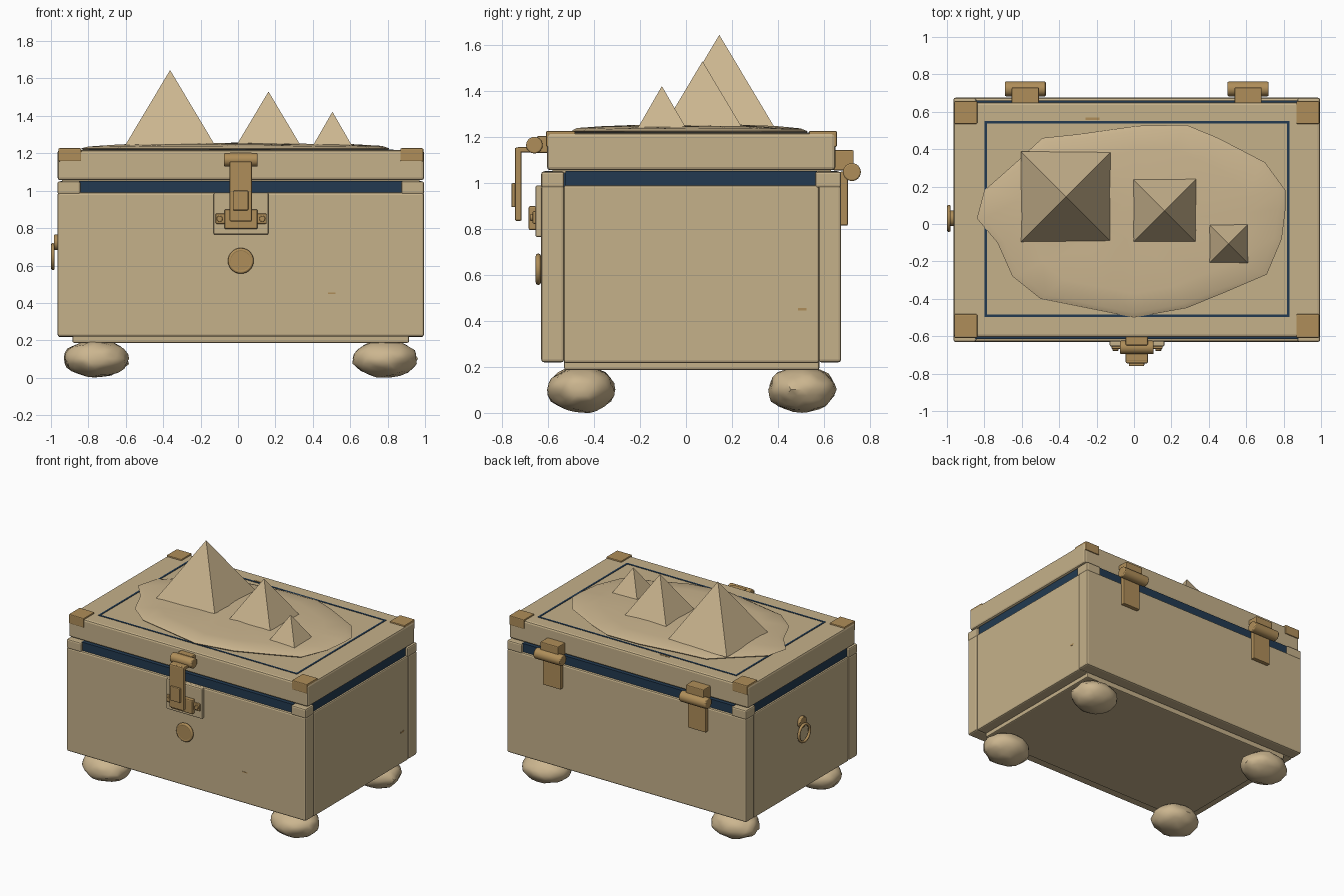
import bpy, bmesh, math, random
from mathutils import Vector, noise

if "Cube" in bpy.data.objects:
    bpy.data.objects.remove(bpy.data.objects["Cube"])


def mat(name, rgb):
    m = bpy.data.materials.new(name)
    m.diffuse_color = (*rgb, 1)
    m.use_nodes = True
    m.node_tree.nodes["Principled BSDF"].inputs["Base Color"].default_value = m.diffuse_color
    return m


STONE = mat("sandstone", (0.56, 0.44, 0.255))
SAND = mat("light sand", (0.60, 0.465, 0.275))
BRASS = mat("brass", (0.43, 0.27, 0.10))
BLUE = mat("dark blue", (0.016, 0.042, 0.082))
CX = 0.015  # chest centre line


def finish(name, bm, material, bevel=0, smooth=None):
    bmesh.ops.recalc_face_normals(bm, faces=bm.faces[:])
    me = bpy.data.meshes.new(name)
    bm.to_mesh(me)
    bm.free()
    ob = bpy.data.objects.new(name, me)
    bpy.context.collection.objects.link(ob)
    me.materials.append(material)
    if bevel:
        b = ob.modifiers.new("bevel", 'BEVEL')
        b.width, b.segments = bevel, 2
    if smooth:
        bpy.ops.object.select_all(action='DESELECT')
        ob.select_set(True)
        bpy.context.view_layer.objects.active = ob
        bpy.ops.object.shade_smooth_by_angle(angle=math.radians(smooth))
    return ob


def box(name, x, y, z, material, bevel=0.0):
    bm = bmesh.new()
    bmesh.ops.create_cube(bm, size=1)
    for v in bm.verts:
        v.co = Vector([(r[0] + r[1]) / 2 + c * (r[1] - r[0])
                       for r, c in zip((x, y, z), v.co)])
    return finish(name, bm, material, bevel)


def cylinder(name, centre, radius, length, axis, material, bevel=0.006):
    bm = bmesh.new()
    bmesh.ops.create_cone(bm, cap_ends=True, segments=24, radius1=radius,
                          radius2=radius, depth=length)
    q = Vector((0, 0, 1)).rotation_difference(Vector(axis))
    for v in bm.verts:
        v.co = q @ v.co + Vector(centre)
    return finish(name, bm, material, bevel, 35)


def ring(name, centre, major, minor, axis, material):
    bm = bmesh.new()
    q = Vector((0, 0, 1)).rotation_difference(Vector(axis))
    n, k = 28, 8
    rows = []
    for i in range(n):
        a = i * math.tau / n
        row = []
        for j in range(k):
            b = j * math.tau / k
            r = major + minor * math.cos(b)
            p = Vector((r * math.cos(a), r * math.sin(a), minor * math.sin(b)))
            row.append(bm.verts.new(q @ p + Vector(centre)))
        rows.append(row)
    for i in range(n):
        for j in range(k):
            s, t = rows[i], rows[(i + 1) % n]
            bm.faces.new((s[j], t[j], t[(j + 1) % k], s[(j + 1) % k]))
    return finish(name, bm, material, 0, 60)


# Chest walls and base
box("base_plate", (-0.885, 0.915), (-0.53, 0.58), (0.187, 0.24), STONE, 0.008)
box("front_wall", (-0.965, 0.995), (-0.63, -0.53), (0.22, 0.99), STONE, 0.012)
box("back_wall", (-0.965, 0.995), (0.577, 0.675), (0.22, 0.99), STONE, 0.012)
box("side_walls", (-0.962, 0.992), (-0.532, 0.579), (0.217, 0.99), STONE, 0.01)

# Blue band under the lid and the corner posts
box("band_long", (-0.95, 0.98), (-0.525, 0.57), (0.98, 1.052), BLUE)
box("band_wide", (-0.85, 0.88), (-0.615, 0.66), (0.98, 1.052), BLUE)
for x in ((-0.965, -0.843), (0.873, 0.995)):
    for y in ((-0.63, -0.53), (0.563, 0.675)):
        box("corner_post", x, y, (0.98, 1.05), STONE, 0.01)

# Lid with blue inlay and brass corner caps
box("lid_core", (-0.94, 0.97), (-0.58, 0.63), (1.045, 1.1), STONE)
box("lid", (-0.965, 0.995), (-0.605, 0.65), (1.056, 1.217), STONE, 0.014)
for x in ((-0.80, -0.786), (0.818, 0.832)):
    box("inlay_side", x, (-0.497, 0.552), (1.213, 1.2195), BLUE)
for y in ((-0.497, -0.483), (0.538, 0.552)):
    box("inlay_end", (-0.80, 0.832), y, (1.213, 1.2195), BLUE)
for x in ((-0.961, -0.838), (0.868, 0.991)):
    for y in ((-0.609, -0.482), (0.535, 0.657)):
        box("corner_cap", x, y, (1.157, 1.227), BRASS, 0.006)

# Sand mound: an irregular outline drawn in to a low crown
outline = [(-0.84, 0.03), (-0.80, 0.18), (-0.63, 0.33), (-0.49, 0.46),
           (-0.30, 0.48), (0.02, 0.525), (0.28, 0.53), (0.45, 0.46),
           (0.70, 0.33), (0.81, 0.18), (0.81, 0.08), (0.79, -0.08),
           (0.71, -0.27), (0.50, -0.36), (0.28, -0.45), (0.0, -0.50),
           (-0.20, -0.46), (-0.50, -0.40), (-0.65, -0.28), (-0.73, -0.10)]
bm = bmesh.new()
rows = []
for scale, z in ((0.9, 1.205), (0.98, 1.215), (1, 1.226), (0.95, 1.237),
                 (0.75, 1.246), (0.45, 1.252), (0.2, 1.254)):
    rows.append([])
    for x, y in outline:
        p = Vector((x * scale, y * scale + 0.01 * (1 - scale), z))
        if scale < 0.97 and z > 1.21:
            p.z += 0.006 * noise.noise(Vector((x * 3, y * 3, scale * 3)))
        rows[-1].append(bm.verts.new(p))
n = len(outline)
for a, b in zip(rows, rows[1:]):
    for i in range(n):
        bm.faces.new((a[i], a[(i + 1) % n], b[(i + 1) % n], b[i]))
bm.faces.new(rows[0])
bm.faces.new(rows[-1])
finish("sand_mound", bm, SAND, 0, 60)

# Three pyramids on the mound
for name, x, y, half, top in (("large_pyramid", -0.363, 0.145, 0.242, 1.645),
                              ("middle_pyramid", 0.163, 0.072, 0.173, 1.53),
                              ("small_pyramid", 0.505, -0.105, 0.105, 1.422)):
    bm = bmesh.new()
    base = [bm.verts.new((x + half * i, y + half * j, 1.24))
            for i, j in ((-1, -1), (1, -1), (1, 1), (-1, 1))]
    tip = bm.verts.new((x, y, top))
    bm.faces.new(base)
    for i in range(4):
        bm.faces.new((base[i], base[(i + 1) % 4], tip))
    finish(name, bm, SAND)

# Lumpy rock feet
random.seed(4)
for x in (-0.758, 0.787):
    for y in (-0.455, 0.505):
        bm = bmesh.new()
        bmesh.ops.create_icosphere(bm, subdivisions=3, radius=1)
        off = Vector((random.random() * 20, random.random() * 20, 0))
        for v in bm.verts:
            p = v.co.normalized()
            p *= 1 + 0.11 * noise.noise(p * 2.4 + off)
            v.co = Vector((x + p.x * 0.173, y + p.y * 0.147,
                           max(0, 0.102 + p.z * 0.099)))
        finish("rock_foot", bm, SAND, 0, 40)

# Front latch: back plate, catch, bent strap and pivot
box("latch_plate", (-0.13, 0.163), (-0.655, -0.625), (0.765, 0.99), STONE, 0.008)
box("catch", (-0.073, 0.105), (-0.685, -0.65), (0.795, 0.90), BRASS, 0.008)
box("catch_wings", (-0.12, 0.153), (-0.668, -0.65), (0.823, 0.878), BRASS, 0.006)
for x in (-0.098, 0.13):
    cylinder("catch_screw", (x, -0.67, 0.85), 0.016, 0.016, (0, -1, 0), BRASS, 0.003)
box("strap", (-0.045, 0.075), (-0.745, -0.715), (0.835, 1.155), BRASS, 0.008)
box("strap_bend", (-0.045, 0.075), (-0.735, -0.655), (1.133, 1.157), BRASS, 0.006)
box("strap_tab", (-0.028, 0.055), (-0.76, -0.74), (0.895, 1.0), BRASS, 0.006)
box("lid_lug", (-0.045, 0.075), (-0.65, -0.60), (1.13, 1.205), BRASS, 0.008)
cylinder("latch_pivot", (CX, -0.66, 1.165), 0.036, 0.18, (1, 0, 0), BRASS)

# Round boss under the latch
cylinder("boss_disc", (CX, -0.637, 0.625), 0.06, 0.03, (0, -1, 0), BRASS)
ring("boss_rim", (CX, -0.643, 0.625), 0.058, 0.011, (0, -1, 0), BRASS)

# Ring pull on the left side
cylinder("ring_mount", (-0.972, 0.03, 0.724), 0.042, 0.025, (1, 0, 0), BRASS)
ring("ring_pull", (-0.99, 0.03, 0.648), 0.063, 0.01, (1, 0, 0), BRASS)

# Two back hinges
for x in (-0.581, 0.61):
    cylinder("hinge_barrel", (x, 0.722, 1.048), 0.039, 0.22, (1, 0, 0), BRASS)
    box("hinge_lid_leaf", (x - 0.073, x + 0.073), (0.64, 0.73), (1.055, 1.143), BRASS, 0.006)
    box("hinge_wall_leaf", (x - 0.073, x + 0.073), (0.67, 0.704), (0.815, 1.05), BRASS, 0.006)

# Small chips in the surface
box("front_chip", (0.48, 0.52), (-0.632, -0.625), (0.449, 0.456), BRASS)
box("side_chip", (0.99, 0.994), (0.488, 0.524), (0.445, 0.456), BRASS)
box("lid_chip", (-0.26, -0.185), (0.556, 0.57), (1.213, 1.219), BRASS)
